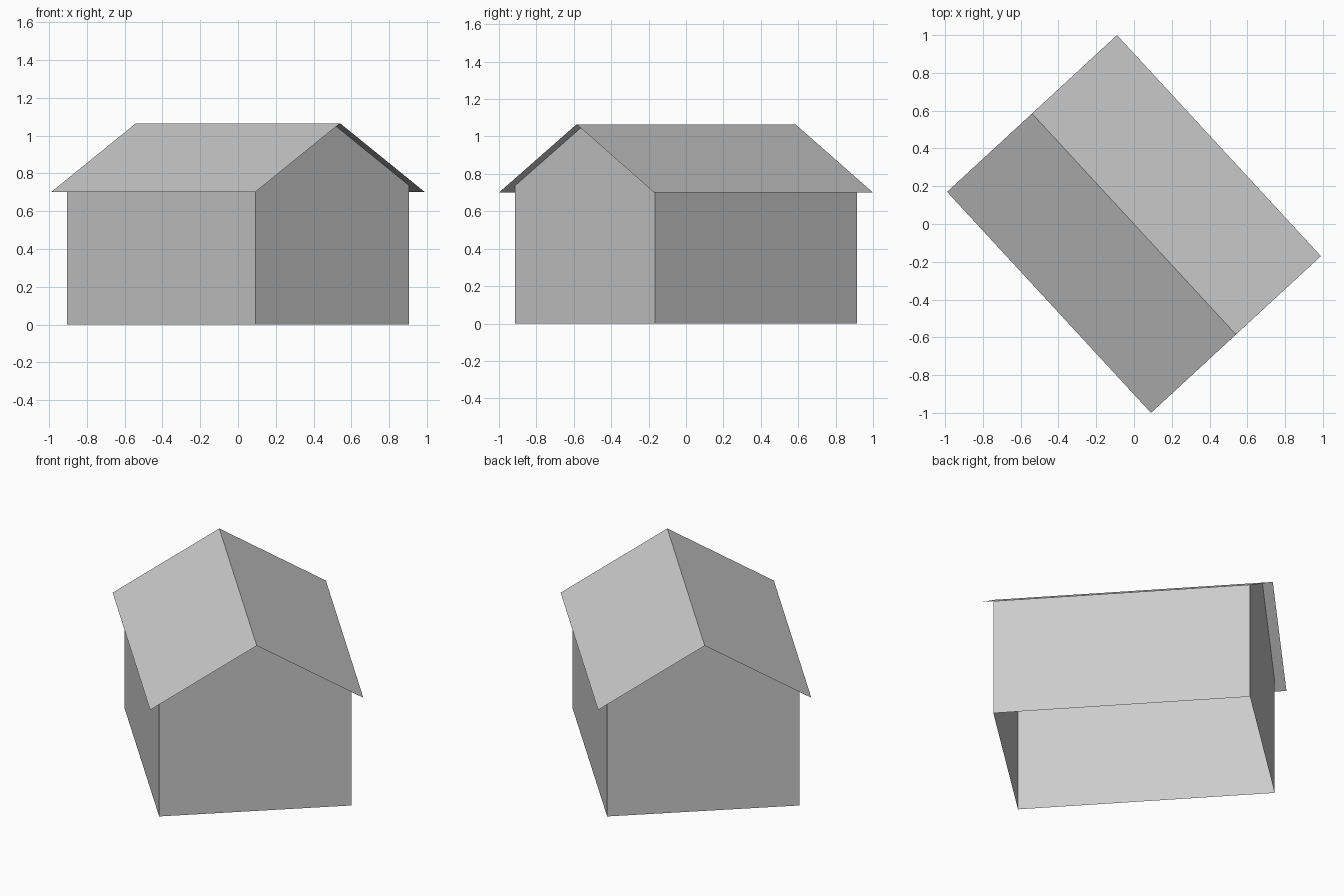
import bpy
import bmesh
import math

cube = bpy.data.objects.get("Cube")
if cube:
    bpy.data.objects.remove(cube, do_unlink=True)

TURN = math.radians(42.7)
EAVE, RIDGE = 0.70, 1.065
ROOF_W, ROOF_L = 0.612, 0.796    # half sizes
WALL_W, WALL_L = 0.552, 0.736

grey = bpy.data.materials.new("plain_grey")
grey.use_nodes = True
colour = (0.6, 0.6, 0.6, 1)
grey.diffuse_color = colour
grey.node_tree.nodes["Principled BSDF"].inputs["Base Color"].default_value = colour


def roof_height(x):
    return RIDGE - (RIDGE - EAVE) * abs(x) / ROOF_W


def make_object(name, build):
    bm = bmesh.new()
    build(bm)
    mesh = bpy.data.meshes.new(name)
    bm.to_mesh(mesh)
    bm.free()
    mesh.materials.append(grey)
    obj = bpy.data.objects.new(name, mesh)
    obj.rotation_euler.z = TURN
    bpy.context.collection.objects.link(obj)


def extrude_profile(bm, points, half_length):
    """Sweep an open x-z profile along y; return both end rows."""
    rows = [[bm.verts.new((x, y, z)) for x, z in points]
            for y in (-half_length, half_length)]
    front, back = rows
    for i in range(len(points) - 1):
        bm.faces.new((front[i], front[i + 1], back[i + 1], back[i]))
    return rows


# Thin folded roof sheet with overhanging eaves and gables
def build_roof(bm):
    extrude_profile(bm, [(-ROOF_W, EAVE), (0, RIDGE), (ROOF_W, EAVE)], ROOF_L)


# Four walls, open below, with gables reaching the roof
def build_walls(bm):
    top = roof_height(WALL_W)
    ends = []
    for y in (-WALL_L, WALL_L):
        outline = [(-WALL_W, 0), (WALL_W, 0), (WALL_W, top),
                   (0, RIDGE), (-WALL_W, top)]
        verts = [bm.verts.new((x, y, z)) for x, z in outline]
        bm.faces.new(verts if y < 0 else verts[::-1])
        ends.append(verts)
    front, back = ends
    bm.faces.new((front[2], front[1], back[1], back[2]))
    bm.faces.new((front[0], front[4], back[4], back[0]))
    for face in bm.faces:
        face.normal_update()
        if face.normal.dot(face.calc_center_median()) < 0:
            face.normal_flip()


make_object("roof", build_roof)
make_object("walls", build_walls)
